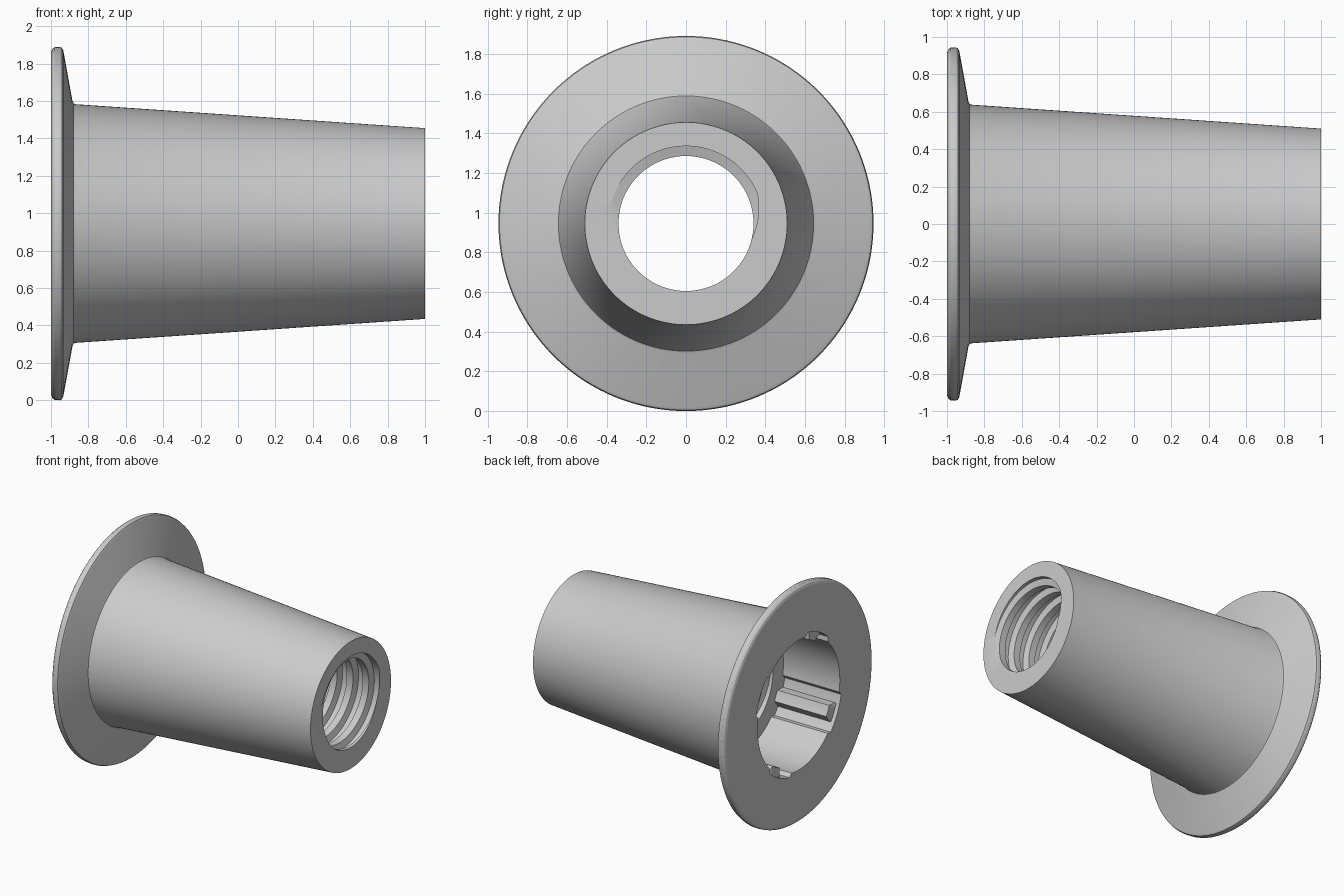
import bpy, bmesh, math

if "Cube" in bpy.data.objects:
    bpy.data.objects.remove(bpy.data.objects["Cube"], do_unlink=True)

RADIUS = 0.945
STEPS = 144
SHOULDER = -0.5          # depth where the socket meets the thread
PITCH = 0.14

grey = bpy.data.materials.new("plain grey")
grey.use_nodes = True
grey.diffuse_color = (0.6, 0.6, 0.6, 1)
grey.node_tree.nodes["Principled BSDF"].inputs["Base Color"].default_value = grey.diffuse_color


def spin(name, column):
    """Sweep a profile of (x, radius) points, which may change with angle, about x."""
    bm = bmesh.new()
    cols = []
    for i in range(STEPS + 1):
        a = math.tau * i / STEPS
        cols.append([bm.verts.new((x, -r * math.sin(a), RADIUS + r * math.cos(a)))
                     for x, r in column(a)])
    for c, d in zip(cols, cols[1:]):
        for j in range(len(c) - 1):
            bm.faces.new((c[j], d[j], d[j + 1], c[j + 1]))
    bmesh.ops.remove_doubles(bm, verts=bm.verts, dist=0.0002)
    mesh = bpy.data.meshes.new(name)
    bm.to_mesh(mesh)
    bm.free()
    mesh.materials.append(grey)
    obj = bpy.data.objects.new(name, mesh)
    bpy.context.collection.objects.link(obj)
    bpy.ops.object.select_all(action='DESELECT')
    obj.select_set(True)
    bpy.context.view_layer.objects.active = obj
    bpy.ops.object.shade_smooth_by_angle(angle=math.radians(30))
    return obj


# Flange and tapered outer sleeve
def sleeve(a):
    return [(-1, 0.915), (-0.993, 0.933), (-0.98, 0.943), (-0.955, RADIUS),
            (-0.942, 0.94), (-0.934, 0.925), (-0.885, 0.655), (-0.879, 0.643),
            (-0.87, 0.638), (1, 0.51)]


# Helical groove: flat crest, sloped sides, flat root
GROOVE = [(0, 0.34), (0.4, 0.34), (0.5, 0.39), (0.9, 0.39), (1, 0.34)]


def groove_radius(phase):
    phase %= 1
    for (p, r), (q, s) in zip(GROOVE, GROOVE[1:]):
        if phase <= q:
            return r + (s - r) * (phase - p) / (q - p)


def thread(a):
    turn = a / math.tau
    length = 1 - SHOULDER
    points = [(1, 0.51)]
    for k in range(int(length / PITCH) + 2, -3, -1):
        for p, _ in reversed(GROOVE[:-1]):
            x = min(max((k + p + turn) * PITCH, 0), length)
            points.append((SHOULDER + x, groove_radius(x / PITCH - turn)))
    return points + [(SHOULDER, 0.46)]


# Wide socket with four keyways, each holding a guide rail
def socket(a):
    off = abs((math.degrees(a) - 28 + 45) % 90 - 45)
    wall = 0.55 if off < 17 else 0.52
    rail = 0.48 if off < 7 else wall
    return [(SHOULDER, 0.46), (SHOULDER, rail), (-0.96, rail),
            (-0.97, wall), (-1, wall), (-1, 0.915)]


spin("flanged_sleeve", sleeve)
spin("threaded_bore", thread)
spin("keyed_socket", socket)
